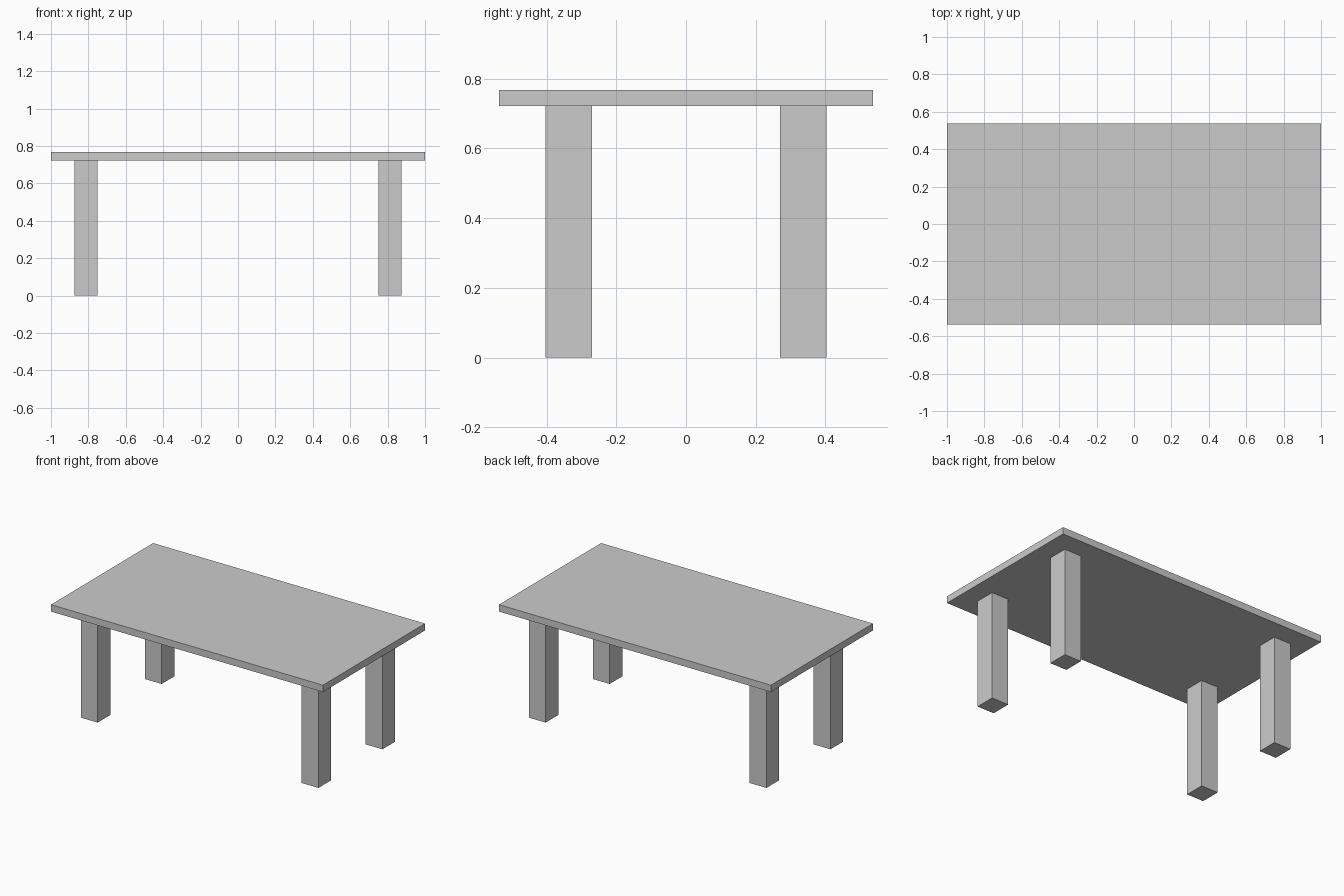
import bpy

if "Cube" in bpy.data.objects:
    bpy.data.objects.remove(bpy.data.objects["Cube"])


def box(name, lo, hi):
    """Axis-aligned box between two corners."""
    centre = [(a + b) / 2 for a, b in zip(lo, hi)]
    bpy.ops.mesh.primitive_cube_add(size=1, location=centre)
    obj = bpy.context.object
    obj.name = name
    obj.scale = [b - a for a, b in zip(lo, hi)]
    bpy.ops.object.transform_apply(location=False, rotation=False, scale=True)
    return obj


TOP_BOTTOM, TOP_HEIGHT = 0.722, 0.768
LEG_X, LEG_Y = 0.812, 0.336            # leg centres
LEG_HALF_X, LEG_HALF_Y = 0.062, 0.067  # leg half widths

# Tabletop
box("tabletop", (-1, -0.536, TOP_BOTTOM), (1, 0.536, TOP_HEIGHT))

# Four legs
for side, sx in (("left", -1), ("right", 1)):
    for end, sy in (("front", -1), ("back", 1)):
        x, y = sx * LEG_X, sy * LEG_Y
        box(f"{end}_{side}_leg",
            (x - LEG_HALF_X, y - LEG_HALF_Y, 0),
            (x + LEG_HALF_X, y + LEG_HALF_Y, TOP_BOTTOM))
